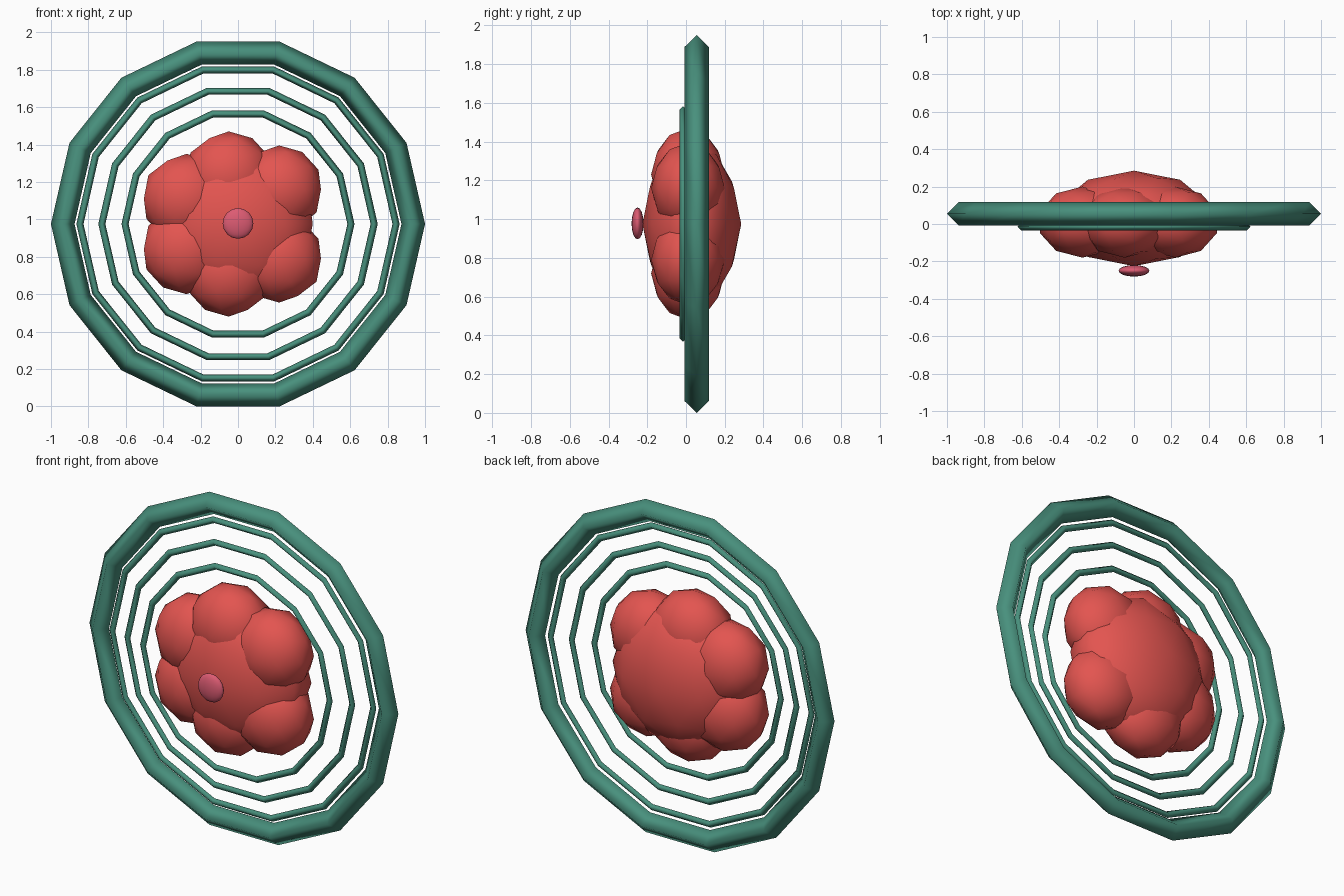
import bpy, math

if "Cube" in bpy.data.objects:
    bpy.data.objects.remove(bpy.data.objects["Cube"])

CZ = 0.975  # height of the common axis


def material(name, rgb):
    m = bpy.data.materials.new(name)
    m.diffuse_color = (*rgb, 1)
    m.use_nodes = True
    m.node_tree.nodes["Principled BSDF"].inputs["Base Color"].default_value = m.diffuse_color
    return m


GREEN = material("sea_green", (0.065, 0.28, 0.205))
RED = material("coral_red", (0.77, 0.09, 0.08))
PINK = material("rose_pink", (0.72, 0.105, 0.17))


def finish(name, mat):
    ob = bpy.context.object
    ob.name = name
    ob.data.materials.append(mat)
    bpy.ops.object.shade_smooth()
    return ob


def ring(name, radius, thickness, y):
    # fourteen-sided hoop with a diamond section, facing the front
    bpy.ops.mesh.primitive_torus_add(
        major_segments=14, minor_segments=4, major_radius=radius,
        minor_radius=thickness, location=(0, y, CZ),
        rotation=(math.pi / 2, 0, 0))
    return finish(name, GREEN)


def blob(name, loc, size):
    # coarse squashed ball
    bpy.ops.mesh.primitive_ico_sphere_add(subdivisions=2, radius=1, location=loc)
    bpy.context.object.scale = size
    return finish(name, RED)


# Hoops: thick rim and three thin ones stepping forward
ring("outer_rim", 0.937, 0.063, 0.055)
ring("thin_ring_large", 0.845, 0.019, 0.045)
ring("thin_ring_middle", 0.728, 0.019, 0.017)
ring("thin_ring_small", 0.604, 0.019, -0.015)

# Lobed body: core plus three lobes mirrored top to bottom
blob("body_core", (0, 0.03, CZ), (0.42, 0.255, 0.42))
LOBES = [("right", 0.22, 0.185, 0.235),
         ("middle", -0.05, 0.255, 0.24),
         ("left", -0.275, 0.135, 0.24)]
for side, sign in (("upper", 1), ("lower", -1)):
    for name, x, dz, r in LOBES:
        blob(f"{side}_{name}_lobe", (x, 0.01, CZ + sign * dz), (r, 0.19, r))

# Small button floating in front
bpy.ops.mesh.primitive_uv_sphere_add(segments=16, ring_count=8, radius=1,
                                     location=(0, -0.25, CZ + 0.003))
bpy.context.object.scale = (0.082, 0.031, 0.082)
finish("front_button", PINK)
